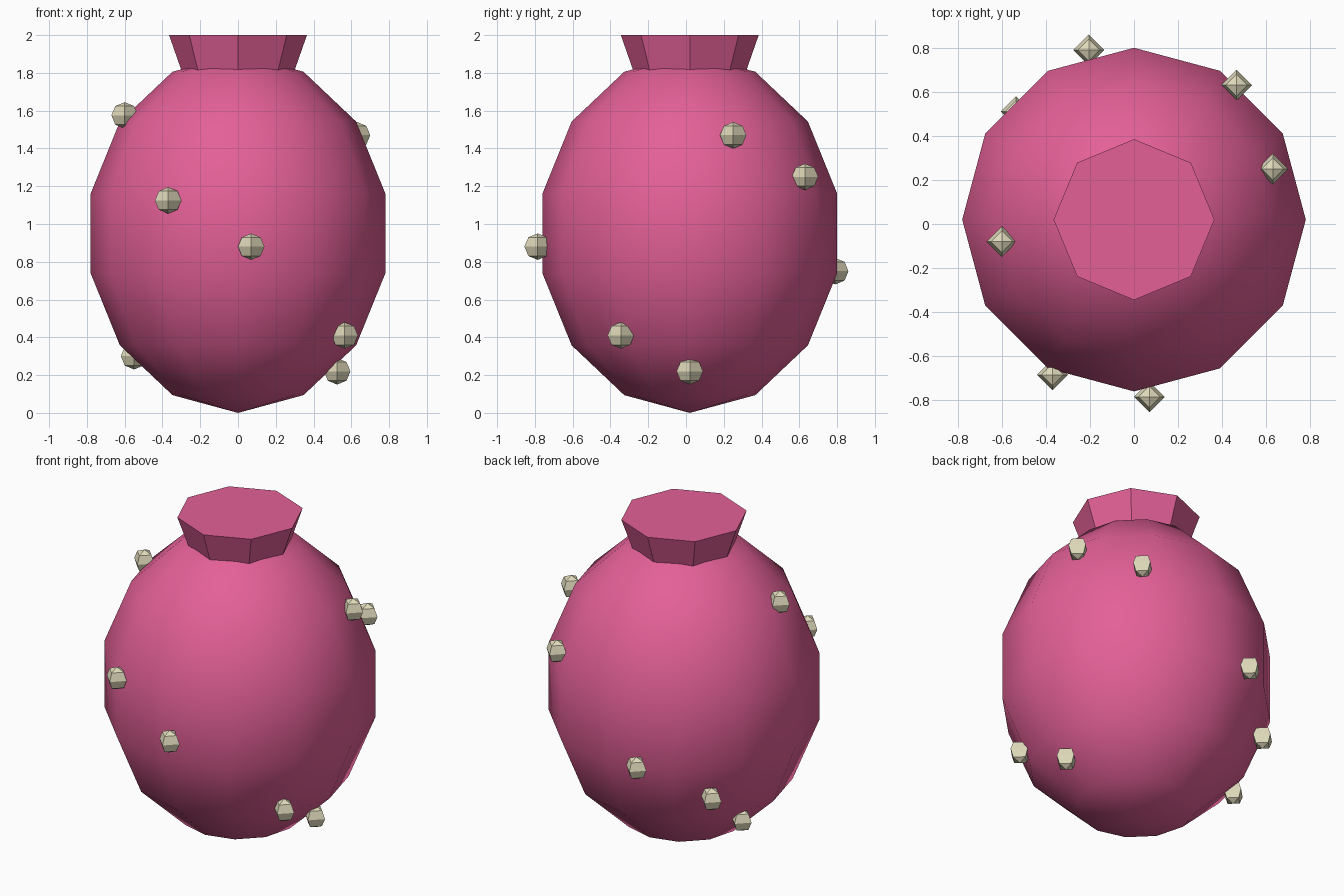
import bpy

cube = bpy.data.objects.get("Cube")
if cube:
    bpy.data.objects.remove(cube, do_unlink=True)

CENTRE_Y = 0.02


def make_material(name, rgb):
    mat = bpy.data.materials.new(name)
    mat.use_nodes = True
    colour = (*rgb, 1.0)
    mat.diffuse_color = colour
    mat.node_tree.nodes["Principled BSDF"].inputs["Base Color"].default_value = colour
    return mat


def finish(name, mat, smooth=False):
    obj = bpy.context.object
    obj.name = name
    obj.data.name = name
    obj.data.materials.append(mat)
    if smooth:
        bpy.ops.object.shade_smooth()
    else:
        bpy.ops.object.shade_flat()
    return obj


pink = make_material("pink", (0.77, 0.117, 0.31))
cream = make_material("cream", (0.75, 0.71, 0.50))

# Egg-shaped body: a coarse, smooth-shaded sphere stretched upwards
bpy.ops.mesh.primitive_uv_sphere_add(segments=12, ring_count=7, radius=1,
                                     location=(0, CENTRE_Y, 0.95))
bpy.context.object.scale = (0.8, 0.8, 0.95)
bpy.ops.object.transform_apply(location=False, rotation=False, scale=True)
finish("body", pink, smooth=True)

# Flared eight-sided neck sunk into the top of the body
bpy.ops.mesh.primitive_cone_add(vertices=8, radius1=0.26, radius2=0.365, depth=0.3,
                                location=(0, CENTRE_Y, 1.85))
finish("neck", pink)

# Faceted warts scattered over the body
wart_centres = [
    (-0.60, -0.08, 1.575),
    (0.63, 0.25, 1.47),
    (0.465, 0.63, 1.25),
    (-0.37, -0.685, 1.125),
    (0.07, -0.785, 0.88),
    (-0.205, 0.79, 0.75),
    (-0.535, 0.51, 0.535),
    (0.565, -0.345, 0.41),
    (-0.55, 0.23, 0.30),
    (0.525, 0.02, 0.22),
]
for number, centre in enumerate(wart_centres, 1):
    bpy.ops.mesh.primitive_uv_sphere_add(segments=4, ring_count=4, radius=0.07,
                                         location=centre)
    finish(f"wart_{number}", cream)
